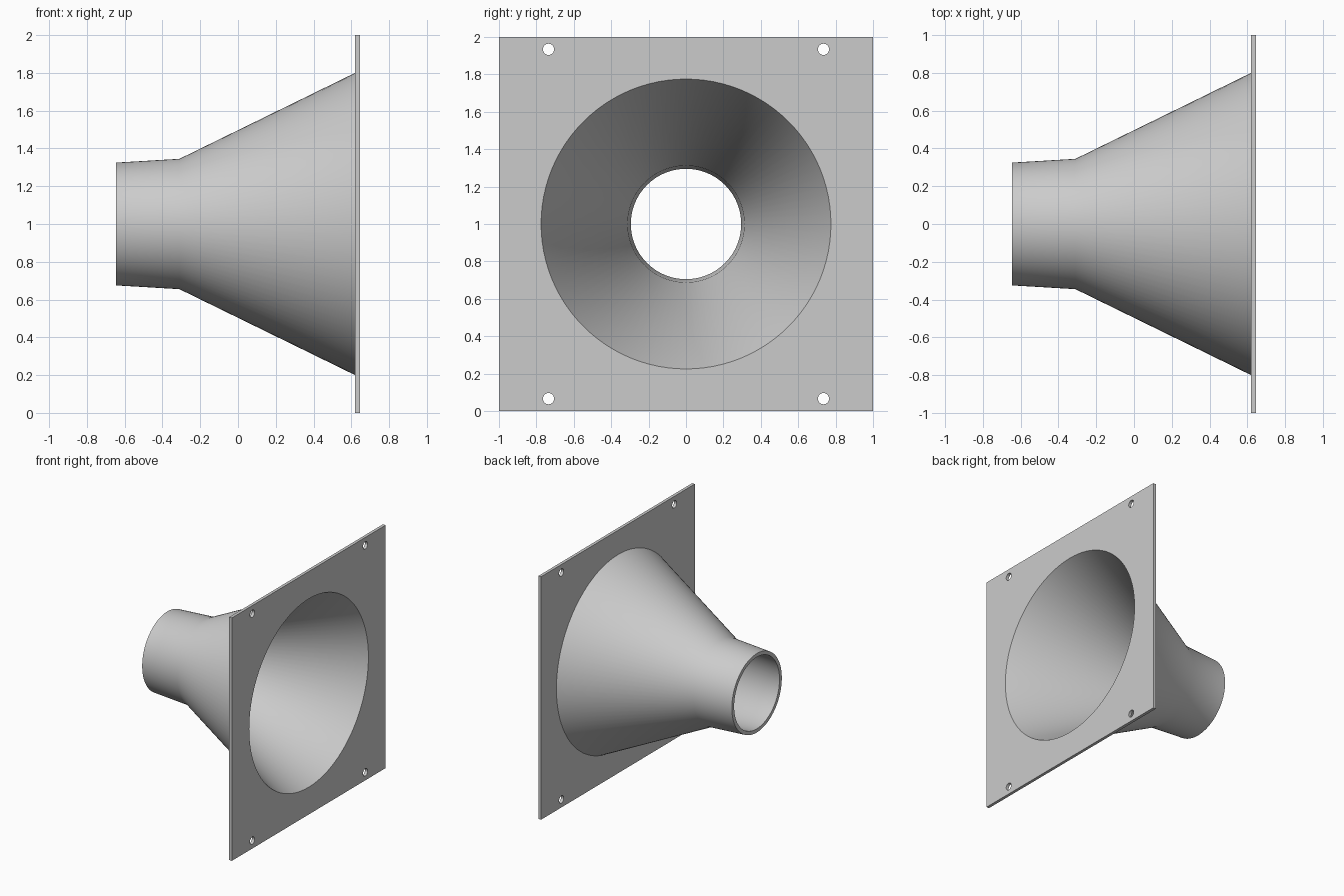
import bpy, bmesh, math
from mathutils import Vector, Matrix

if "Cube" in bpy.data.objects:
    bpy.data.objects.remove(bpy.data.objects["Cube"])

SEGMENTS = 96
grey = bpy.data.materials.new("light_grey")
grey.diffuse_color = (0.6, 0.6, 0.6, 1)
grey.use_nodes = True
grey.node_tree.nodes["Principled BSDF"].inputs["Base Color"].default_value = grey.diffuse_color


def circle(cx, cy, r, n):
    return [(cx + r * math.cos(2 * math.pi * i / n),
             cy + r * math.sin(2 * math.pi * i / n)) for i in range(n)]


# Flared tube: closed wall profile (x, radius) revolved around the x axis
profile = [(-0.645, 0.325), (-0.31, 0.345), (0.62, 0.80),
           (0.645, 0.775), (-0.31, 0.312), (-0.645, 0.295)]
bm = bmesh.new()
rings = []
for i in range(SEGMENTS):
    turn = Matrix.Rotation(2 * math.pi * i / SEGMENTS, 3, 'X')
    rings.append([bm.verts.new(turn @ Vector((x, 0, r)) + Vector((0, 0, 1)))
                  for x, r in profile])
for i, ring in enumerate(rings):
    following = rings[(i + 1) % SEGMENTS]
    for j in range(len(profile)):
        k = (j + 1) % len(profile)
        bm.faces.new((ring[j], ring[k], following[k], following[j]))
bmesh.ops.recalc_face_normals(bm, faces=bm.faces)
mesh = bpy.data.meshes.new("funnel")
bm.to_mesh(mesh)
bm.free()
mesh.materials.append(grey)
funnel = bpy.data.objects.new("funnel", mesh)
bpy.context.collection.objects.link(funnel)

# Square flange: filled outline with the mouth and four screw holes
outlines = [[(-1, -1), (1, -1), (1, 1), (-1, 1)], circle(0, 0, 0.775, SEGMENTS)]
outlines += [circle(0.735 * sy, 0.934 * sz, 0.03, 24)
             for sy in (-1, 1) for sz in (-1, 1)]
curve = bpy.data.curves.new("flange_plate", 'CURVE')
curve.dimensions = '2D'
curve.fill_mode = 'BOTH'
curve.extrude = 0.0125
for points in outlines:
    spline = curve.splines.new('POLY')
    spline.points.add(len(points) - 1)
    for p, (u, v) in zip(spline.points, points):
        p.co = (u, v, 0, 1)
    spline.use_cyclic_u = True
curve.materials.append(grey)
plate = bpy.data.objects.new("flange_plate", curve)
bpy.context.collection.objects.link(plate)
plate.location = (0.6325, 0, 1)
plate.rotation_euler = (math.pi / 2, 0, math.pi / 2)
bpy.context.view_layer.objects.active = plate
plate.select_set(True)
bpy.ops.object.convert(target='MESH')

# Weld the plate and smooth the round surfaces, keeping the rims sharp
bm = bmesh.new()
bm.from_mesh(plate.data)
bmesh.ops.remove_doubles(bm, verts=bm.verts, dist=0.0001)
bmesh.ops.recalc_face_normals(bm, faces=bm.faces)
bm.to_mesh(plate.data)
bm.free()
funnel.select_set(True)
bpy.ops.object.shade_smooth_by_angle(angle=math.radians(30))
